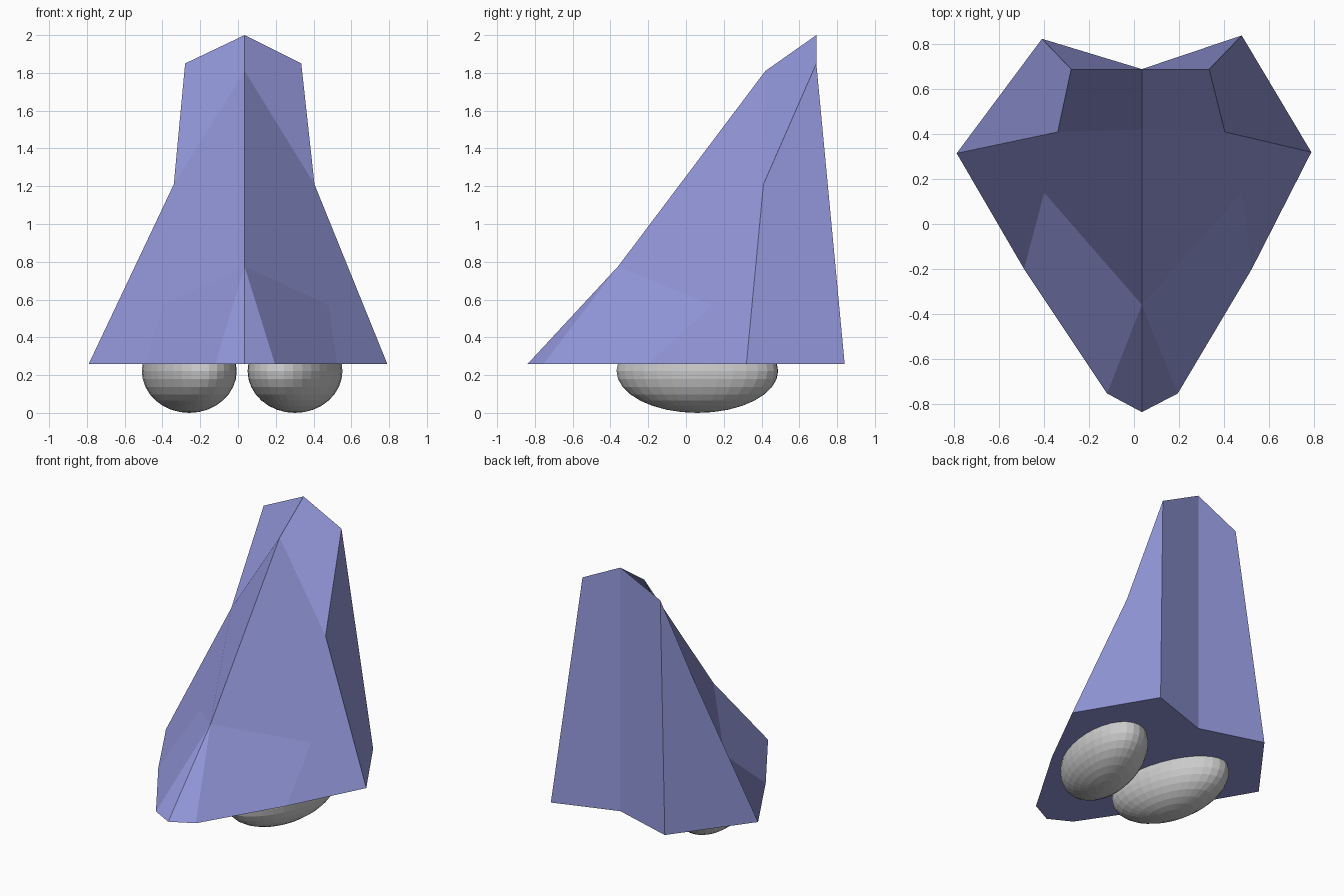
import bpy, bmesh, math

if "Cube" in bpy.data.objects:
    bpy.data.objects.remove(bpy.data.objects["Cube"])

CX = 0.035   # the ridge line sits slightly off centre

cloth = bpy.data.materials.new("cloak_blue")
cloth.diffuse_color = (0.29, 0.31, 0.70, 1)
cloth.use_nodes = True
cloth.node_tree.nodes["Principled BSDF"].inputs["Base Color"].default_value = cloth.diffuse_color

# Cloak: shared centre line plus two faceted halves
bm = bmesh.new()
apex = bm.verts.new((CX, 0.69, 2.0))
brow = bm.verts.new((CX, 0.42, 1.81))
knee = bm.verts.new((CX, -0.36, 0.775))
tip = bm.verts.new((CX, -0.838, 0.26))
spine = bm.verts.new((CX, 0.69, 0.26))


def half(shoulder, arm, fold, back, side, flank, toe):
    """One side of the cloak; returns its hem from back to front."""
    sh, ar, fo, ba, si, fl, to = [bm.verts.new(p) for p in
                                  (shoulder, arm, fold, back, side, flank, toe)]
    for f in ((sh, apex, spine, ba),                         # back
              (ba, si, ar, sh),                              # side
              (apex, sh, ar, brow),                          # upper front
              (brow, ar, si, fl, fo, knee),                  # main front
              (knee, fo, fl, to), (knee, to, tip)):          # lower front
        bm.faces.new(f)
    return [ba, si, fl, to]


right = half((0.335, 0.69, 1.85), (0.405, 0.41, 1.21), (0.48, 0.14, 0.57),
             (0.48, 0.84, 0.26), (0.79, 0.32, 0.26), (0.525, -0.2, 0.26),
             (0.195, -0.755, 0.26))
left = half((-0.28, 0.69, 1.85), (-0.34, 0.41, 1.21), (-0.40, 0.14, 0.57),
            (-0.41, 0.825, 0.26), (-0.79, 0.315, 0.26), (-0.49, -0.2, 0.26),
            (-0.12, -0.755, 0.26))

# Flat underside
bm.faces.new([spine] + right + [tip] + left[::-1])
bmesh.ops.recalc_face_normals(bm, faces=bm.faces)
mesh = bpy.data.meshes.new("cloak")
bm.to_mesh(mesh)
bm.free()
cloak = bpy.data.objects.new("cloak", mesh)
mesh.materials.append(cloth)
bpy.context.collection.objects.link(cloak)

# Feet: flat-shaded ellipsoids, toes turned inwards
for name, x, turn in (("left_foot", -0.258, 14), ("right_foot", 0.302, -14)):
    bpy.ops.mesh.primitive_uv_sphere_add(segments=32, ring_count=16, radius=1,
                                         location=(x, 0.06, 0.222),
                                         rotation=(0, 0, math.radians(turn)))
    foot = bpy.context.object
    foot.name = name
    foot.scale = (0.235, 0.438, 0.222)
